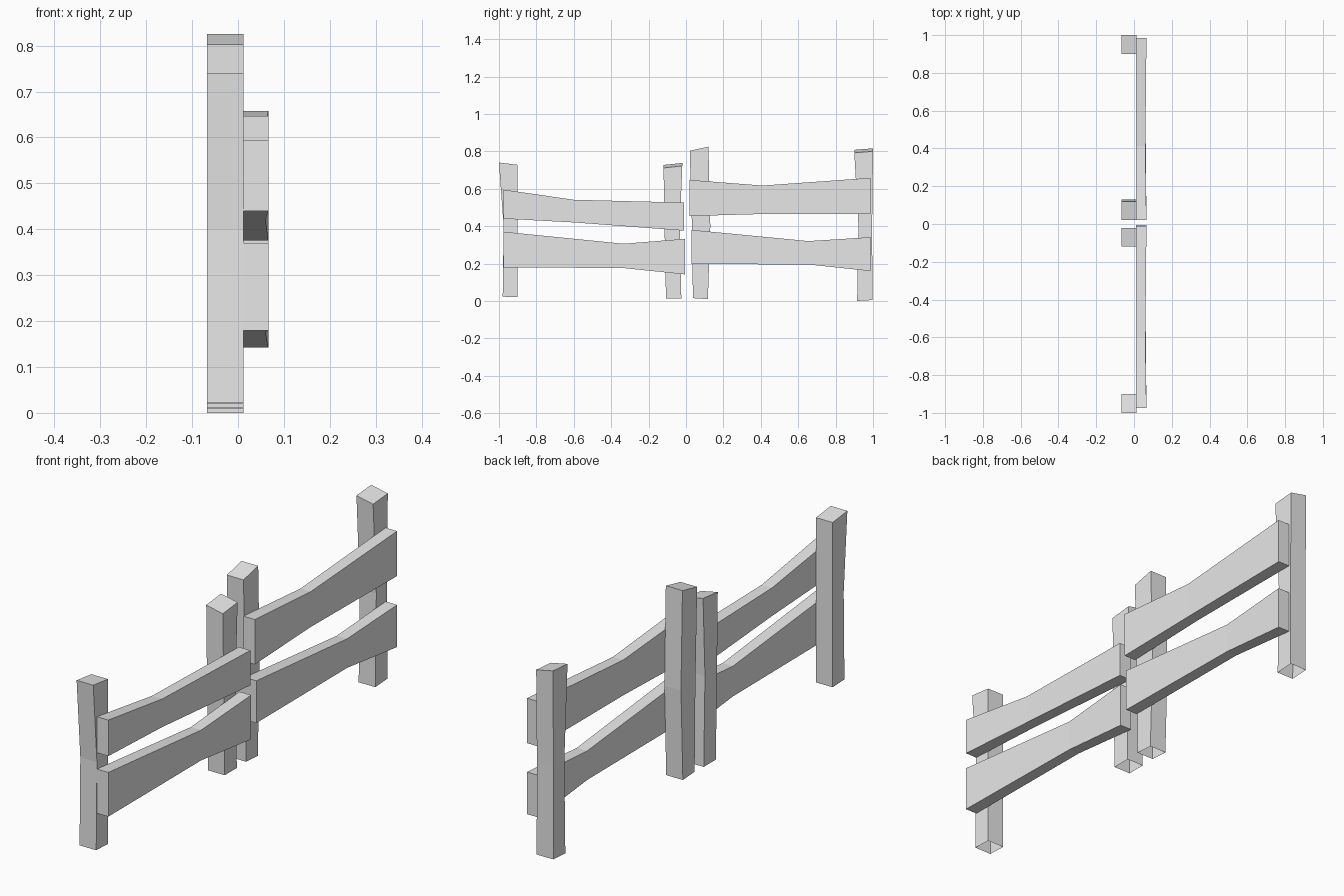
import bpy

cube = bpy.data.objects.get("Cube")
if cube:
    bpy.data.objects.remove(cube, do_unlink=True)

grey = bpy.data.materials.new("plain_grey")
grey.use_nodes = True
GREY = (0.8, 0.8, 0.8, 1)
grey.diffuse_color = GREY
grey.node_tree.nodes["Principled BSDF"].inputs["Base Color"].default_value = GREY


def loft(name, rings, cap_start=True):
    """Skin a row of four-cornered rings and cap the ends."""
    verts = [v for ring in rings for v in ring]
    faces = []
    for r in range(len(rings) - 1):
        for i in range(4):
            a, b = r * 4 + i, r * 4 + (i + 1) % 4
            faces.append((a, b, b + 4, a + 4))
    n = len(verts)
    faces.append((n - 4, n - 3, n - 2, n - 1))
    if cap_start:
        faces.append((3, 2, 1, 0))
    mesh = bpy.data.meshes.new(name)
    mesh.from_pydata(verts, [], faces)
    mesh.materials.append(grey)
    obj = bpy.data.objects.new(name, mesh)
    bpy.context.collection.objects.link(obj)
    return obj


def post(name, sections, tilt):
    """Sections run bottom to top as (y0, y1, z0, z1); tilt lowers the plank side of the top."""
    back, front = -0.067, 0.012
    rings = []
    for k, (y0, y1, z0, z1) in enumerate(sections):
        drop = tilt if k == len(sections) - 1 else 0
        rings.append([(back, y0, z0), (front, y0, z0 - drop),
                      (front, y1, z1 - drop), (back, y1, z1)])
    loft(name, rings, cap_start=False)  # posts are open underneath


def plank(name, sections):
    """Sections run along y as (y, bottom, top); the waist is a little thinner."""
    rings = []
    for k, (y, low, high) in enumerate(sections):
        outer = 0.06 if k == 1 else 0.066
        rings.append([(0.011, y, low), (0.011, y, high), (outer, y, high), (outer, y, low)])
    loft(name, rings)


# Four crooked posts
post("front_post", [(-0.98, -0.9, 0.023, 0.02), (-0.975, -0.9, 0.4, 0.4),
                    (-1, -0.9, 0.74, 0.728)], 0)
post("front_middle_post", [(-0.107, -0.025, 0.012, 0.012), (-0.115, -0.033, 0.4, 0.4),
                           (-0.12, -0.02, 0.727, 0.738)], 0.016)
post("back_middle_post", [(0.037, 0.117, 0.015, 0.01), (0.032, 0.13, 0.4, 0.4),
                          (0.02, 0.12, 0.803, 0.825)], 0)
post("back_post", [(0.915, 0.997, 0, 0.005), (0.922, 0.995, 0.4, 0.4),
                   (0.9, 1, 0.808, 0.816)], 0.016)

# Two pairs of narrow-waisted planks
plank("front_upper_plank", [(-0.975, 0.44, 0.595), (-0.6, 0.42, 0.541), (-0.01, 0.376, 0.526)])
plank("front_lower_plank", [(-0.975, 0.18, 0.37), (-0.335, 0.176, 0.306), (-0.005, 0.142, 0.332)])
plank("back_upper_plank", [(0.02, 0.454, 0.647), (0.41, 0.465, 0.617), (0.986, 0.465, 0.658)])
plank("back_lower_plank", [(0.03, 0.198, 0.38), (0.655, 0.195, 0.32), (0.986, 0.16, 0.341)])
